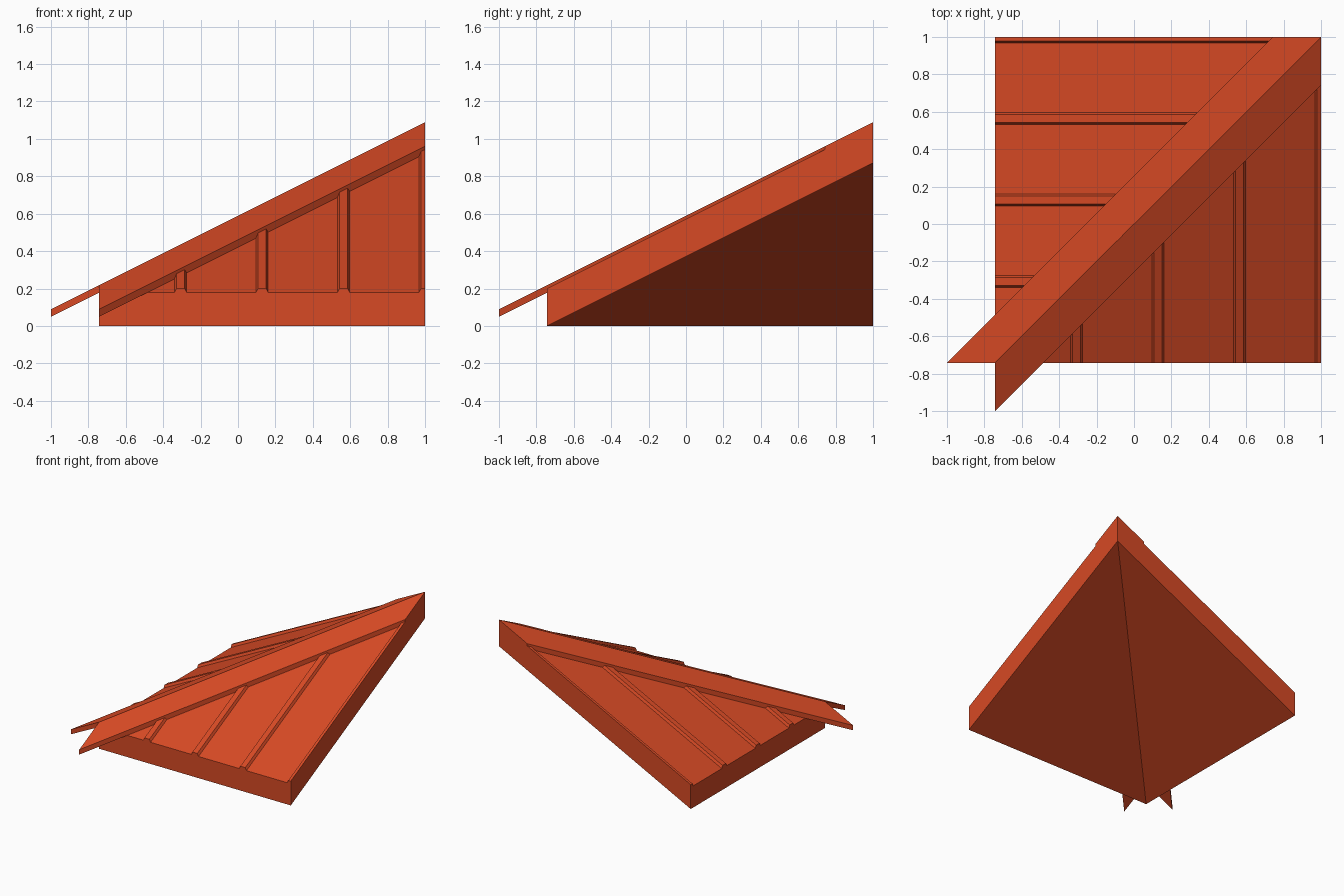
import bpy
import bmesh

cube = bpy.data.objects.get("Cube")
if cube:
    bpy.data.objects.remove(cube, do_unlink=True)

LOW, HIGH = -0.743, 1.0     # eave and ridge sides of the square plan
PITCH = 0.5                 # roof rise per unit
THICK = 0.178               # vertical thickness of the roof slab
CAP_WIDTH, CAP_THICK = 0.257, 0.04
RIB_HEIGHT = 0.022
PANEL = (HIGH - LOW) / 4

clay = bpy.data.materials.new("terracotta_red")
clay.use_nodes = True
colour = (0.68, 0.068, 0.018, 1)
clay.diffuse_color = colour
clay.node_tree.nodes["Principled BSDF"].inputs["Base Color"].default_value = colour


def slope(y, offset):
    """Height of a point on the front slope, raised by an offset."""
    return PITCH * (y - LOW) + offset


def finish(name, bm):
    bmesh.ops.remove_doubles(bm, verts=bm.verts, dist=0.0001)
    bmesh.ops.recalc_face_normals(bm, faces=bm.faces)
    mesh = bpy.data.meshes.new(name)
    bm.to_mesh(mesh)
    bm.free()
    mesh.materials.append(clay)
    obj = bpy.data.objects.new(name, mesh)
    bpy.context.collection.objects.link(obj)
    return obj


def hip_pair(name, outline, bottom, top):
    """Sloped plate mirrored over the diagonal; the first outline edge is the hip."""
    bm = bmesh.new()
    for swap in (False, True):
        rings = []
        for offset in (bottom, top):
            rings.append([bm.verts.new((y, x, slope(y, offset)) if swap
                                       else (x, y, slope(y, offset)))
                          for x, y in outline])
        for ring in rings:
            bm.faces.new(ring)
        low, high = rings
        for i in range(1, len(outline)):
            j = (i + 1) % len(outline)
            bm.faces.new((low[i], low[j], high[j], high[i]))
    return finish(name, bm)


def rib(name, centre, swap):
    """Raised seam with bevelled sides, running up the slope under the hip cap."""
    profile = [(-0.033, 0), (-0.022, RIB_HEIGHT), (0.022, RIB_HEIGHT), (0.033, 0)]
    if centre > HIGH - 0.01:
        profile = profile[:2] + [(0, RIB_HEIGHT), (0, 0)]
    bm = bmesh.new()
    ends = []
    for y in (LOW, centre - 0.12):
        points = [(centre + u, y, slope(y, THICK + h)) for u, h in profile]
        ends.append([bm.verts.new((b, a, c) if swap else (a, b, c))
                     for a, b, c in points])
    for end in ends:
        bm.faces.new(end)
    for i in range(4):
        j = (i + 1) % 4
        bm.faces.new((ends[0][i], ends[0][j], ends[1][j], ends[1][i]))
    return finish(name, bm)


# Hollow two-sided roof slab
hip_pair("roof_slab", [(LOW, LOW), (HIGH, HIGH), (HIGH, LOW)], 0, THICK)

# Folded cap that covers the hip and overhangs the corner
hip_pair("hip_cap", [(LOW, LOW), (HIGH, HIGH), (HIGH, HIGH - CAP_WIDTH),
                     (LOW, LOW - CAP_WIDTH)], THICK, THICK + CAP_THICK)

# Seams on both slopes
for k in range(1, 5):
    for side, swap in (("front", False), ("right", True)):
        rib(f"{side}_seam_{k}", LOW + k * PANEL, swap)
